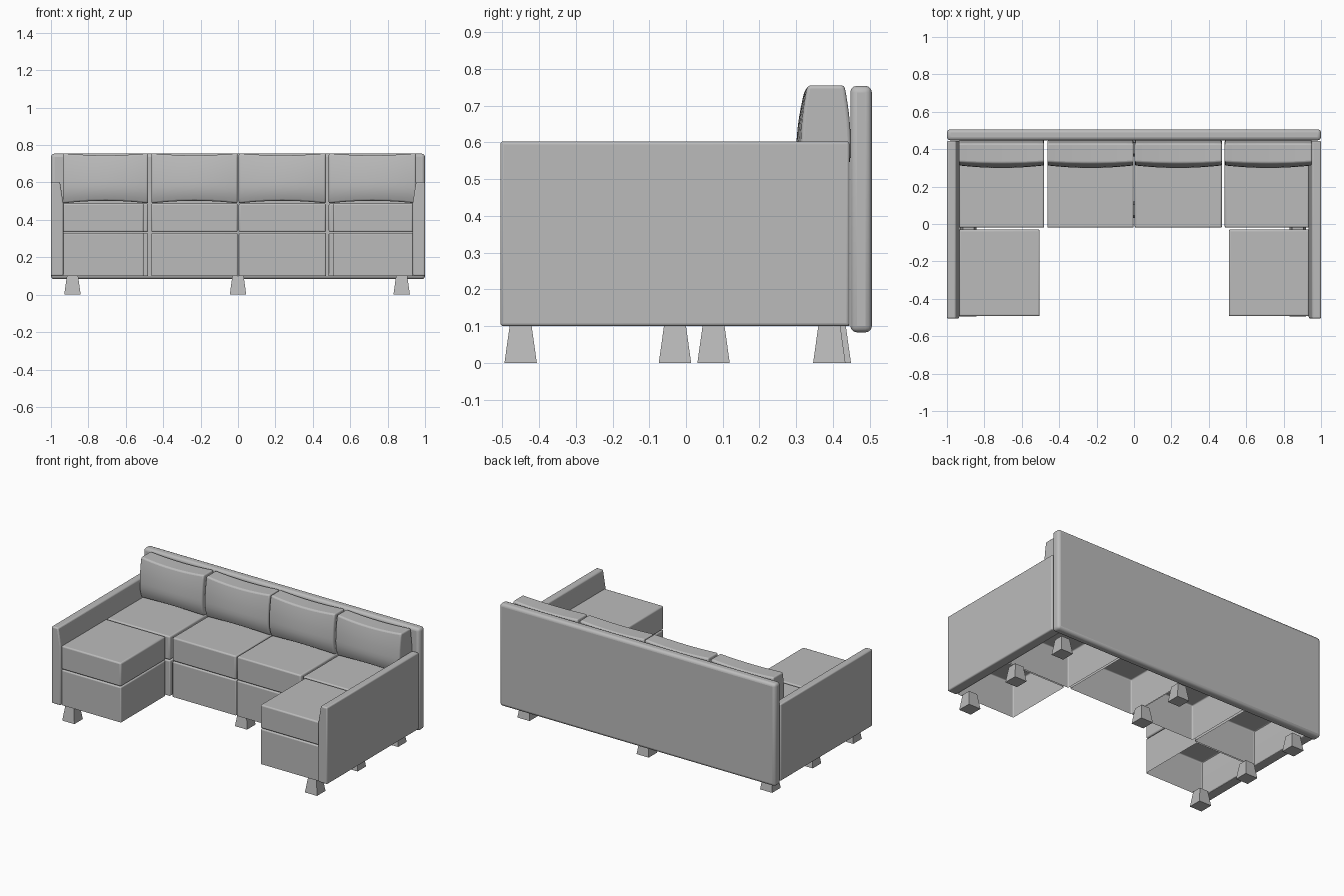
import bpy
import bmesh
from math import radians

cube = bpy.data.objects.get("Cube")
if cube:
    bpy.data.objects.remove(cube, do_unlink=True)

# One upholstery colour
grey = bpy.data.materials.new("warm_grey")
grey.use_nodes = True
grey.diffuse_color = (0.5, 0.5, 0.5, 1)
grey.node_tree.nodes["Principled BSDF"].inputs["Base Color"].default_value = (0.5, 0.5, 0.5, 1)


def finish(bm, name, bevel=0.0, segments=3):
    bmesh.ops.recalc_face_normals(bm, faces=bm.faces)
    mesh = bpy.data.meshes.new(name)
    bm.to_mesh(mesh)
    bm.free()
    ob = bpy.data.objects.new(name, mesh)
    bpy.context.collection.objects.link(ob)
    mesh.materials.append(grey)
    if bevel:
        mod = ob.modifiers.new("Soft edges", "BEVEL")
        mod.width = bevel
        mod.segments = segments
        mod.limit_method = "ANGLE"
        mod.angle_limit = radians(35)
    bpy.ops.object.select_all(action="DESELECT")
    ob.select_set(True)
    bpy.context.view_layer.objects.active = ob
    bpy.ops.object.shade_smooth_by_angle(angle=radians(40))
    return ob


def unit_block(cuts=0):
    bm = bmesh.new()
    bmesh.ops.create_cube(bm, size=2)
    if cuts:
        bmesh.ops.subdivide_edges(bm, edges=bm.edges[:], cuts=cuts, use_grid_fill=True)
    return bm


def box(name, x, y, z, bevel, open_bottom=False):
    bm = unit_block()
    if open_bottom:
        low = [f for f in bm.faces if f.calc_center_median().z < -0.9]
        bmesh.ops.delete(bm, geom=low, context="FACES_ONLY")
    for v in bm.verts:
        v.co = [a + (b - a) * (c + 1) / 2 for c, (a, b) in zip(v.co, (x, y, z))]
    return finish(bm, name, bevel)


def arm(name, side):
    # Upright panel whose inner face leans outward near the top
    bm = bmesh.new()
    profile = [(1, 0.1), (1, 0.603), (0.952, 0.603), (0.934, 0.49), (0.934, 0.1)]
    face = bm.faces.new([bm.verts.new((side * x, -0.505, z)) for x, z in profile])
    ext = bmesh.ops.extrude_face_region(bm, geom=[face])
    for v in ext["geom"]:
        if isinstance(v, bmesh.types.BMVert):
            v.co.y = 0.445
    return finish(bm, name, 0.008)


def back_cushion(name, x0, x1):
    # Pillow: bulges low at the front, tapers and sags along the top
    bm = unit_block(9)
    for v in bm.verts:
        u, d, w = v.co
        belly = 1 - u * u
        t = (w + 0.3) / (1.3 if w > -0.3 else 0.7)
        depth = 0.068 - (0.018 if w > 0 else 0.022) * t * t
        y = 0.381 + d * depth - (0.012 * belly if d < 0 else 0) * (1 - 0.4 * w)
        z = 0.622 + 0.134 * w - 0.011 * belly * max(w, 0) + 0.014 * belly * max(-w, 0)
        v.co = ((x0 + x1) / 2 + u * (x1 - x0) / 2, y, z)
    return finish(bm, name, 0.012)


def leg(name, x, y):
    bm = unit_block()
    for v in bm.verts:
        half = 0.03 if v.co.z > 0 else 0.044
        v.co = (x + v.co.x * half, y + v.co.y * half, 0.05 + v.co.z * 0.05)
    return finish(bm, name)


# Frame
box("back_panel", (-1, 1), (0.447, 0.506), (0.083, 0.754), 0.018)
arm("left_arm", 1)
arm("right_arm", -1)

# Four seats along the back: hollow base, seat cushion, back cushion
seats = {"right_corner": (-0.936, -0.48), "right_middle": (-0.463, -0.002),
         "left_middle": (0.004, 0.47), "left_corner": (0.485, 0.936)}
for name, span in seats.items():
    box(name + "_base", span, (-0.02, 0.445), (0.1, 0.33), 0.007, True)
    box(name + "_seat", span, (-0.02, 0.445), (0.334, 0.488), 0.009)
    shift = 0.016 if name == "left_corner" else 0
    back_cushion(name + "_back_cushion", span[0], span[1] + shift)

# Forward lounging seats at both ends
for name, span in {"right_chaise": (-0.936, -0.504), "left_chaise": (0.507, 0.936)}.items():
    box(name + "_base", span, (-0.493, -0.03), (0.1, 0.33), 0.007, True)
    box(name + "_seat", span, (-0.493, -0.03), (0.334, 0.488), 0.009)

# Tapered feet
for side, x in (("right", -0.885), ("left", 0.875)):
    for place, y in (("front", -0.45), ("middle", -0.03), ("back", 0.39)):
        leg(f"{side}_{place}_leg", x, y)
leg("centre_front_leg", 0, 0.075)
leg("centre_back_leg", 0, 0.405)
